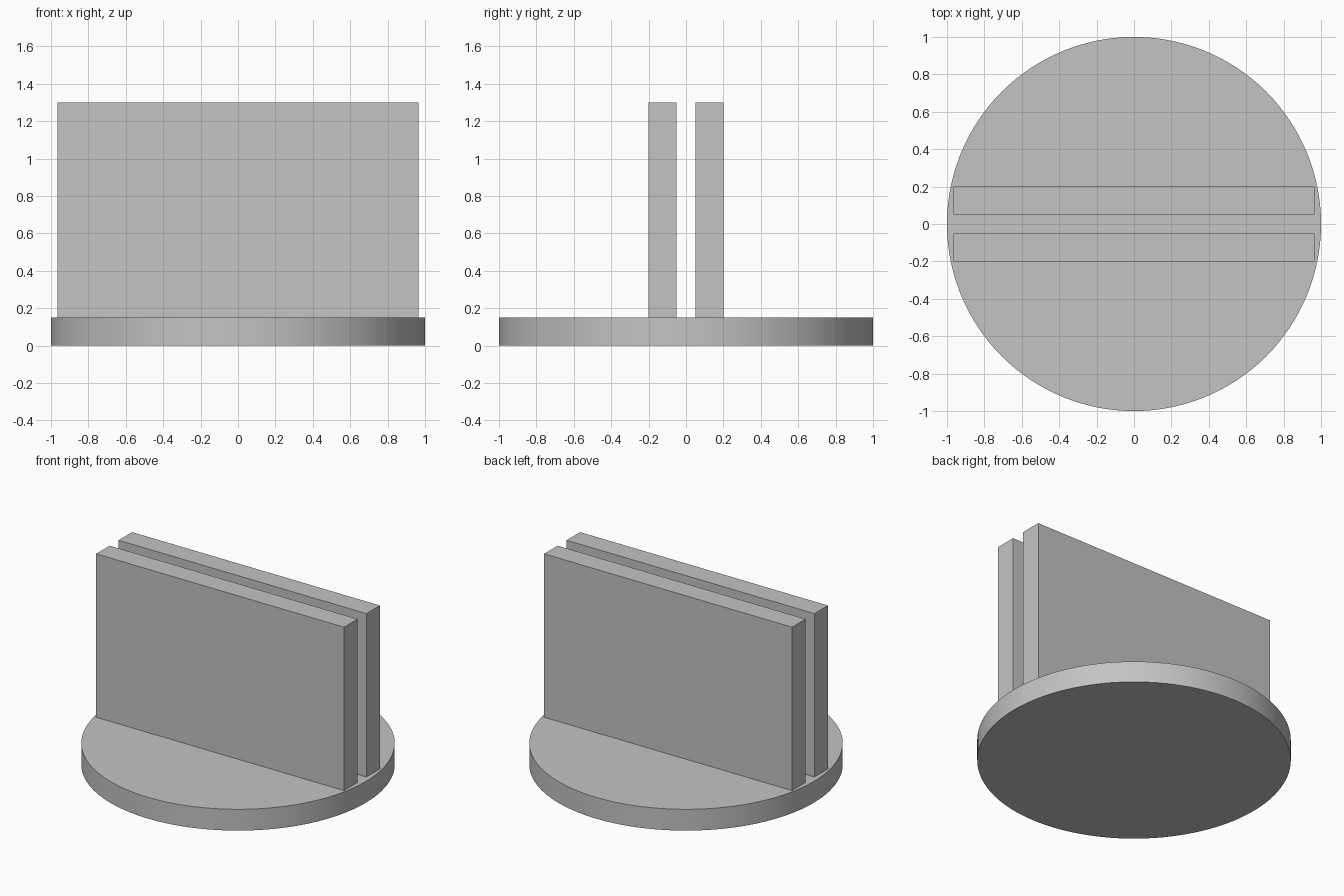
import bpy
import math

cube = bpy.data.objects.get("Cube")
if cube:
    bpy.data.objects.remove(cube, do_unlink=True)

BASE_HEIGHT = 0.15
PLATE_SIZE = (1.93, 0.15, 1.15)
PLATE_OFFSET = 0.125

# Single plain grey
grey = bpy.data.materials.new("plain_grey")
grey.use_nodes = True
colour = (0.55, 0.55, 0.55, 1)
grey.diffuse_color = colour
grey.node_tree.nodes["Principled BSDF"].inputs["Base Color"].default_value = colour


def finish(name):
    obj = bpy.context.object
    obj.name = name
    obj.data.materials.append(grey)
    return obj


def upright_plate(name, y):
    z = BASE_HEIGHT + PLATE_SIZE[2] / 2
    bpy.ops.mesh.primitive_cube_add(size=1, location=(0, y, z))
    obj = finish(name)
    obj.scale = PLATE_SIZE
    bpy.ops.object.transform_apply(location=False, rotation=False, scale=True)


# Round base with a smooth rim
bpy.ops.mesh.primitive_cylinder_add(vertices=128, radius=1, depth=BASE_HEIGHT,
                                    location=(0, 0, BASE_HEIGHT / 2))
finish("round_base")
bpy.ops.object.shade_smooth_by_angle(angle=math.radians(30))

# Two parallel upright plates with a slot between them
upright_plate("front_plate", -PLATE_OFFSET)
upright_plate("back_plate", PLATE_OFFSET)
